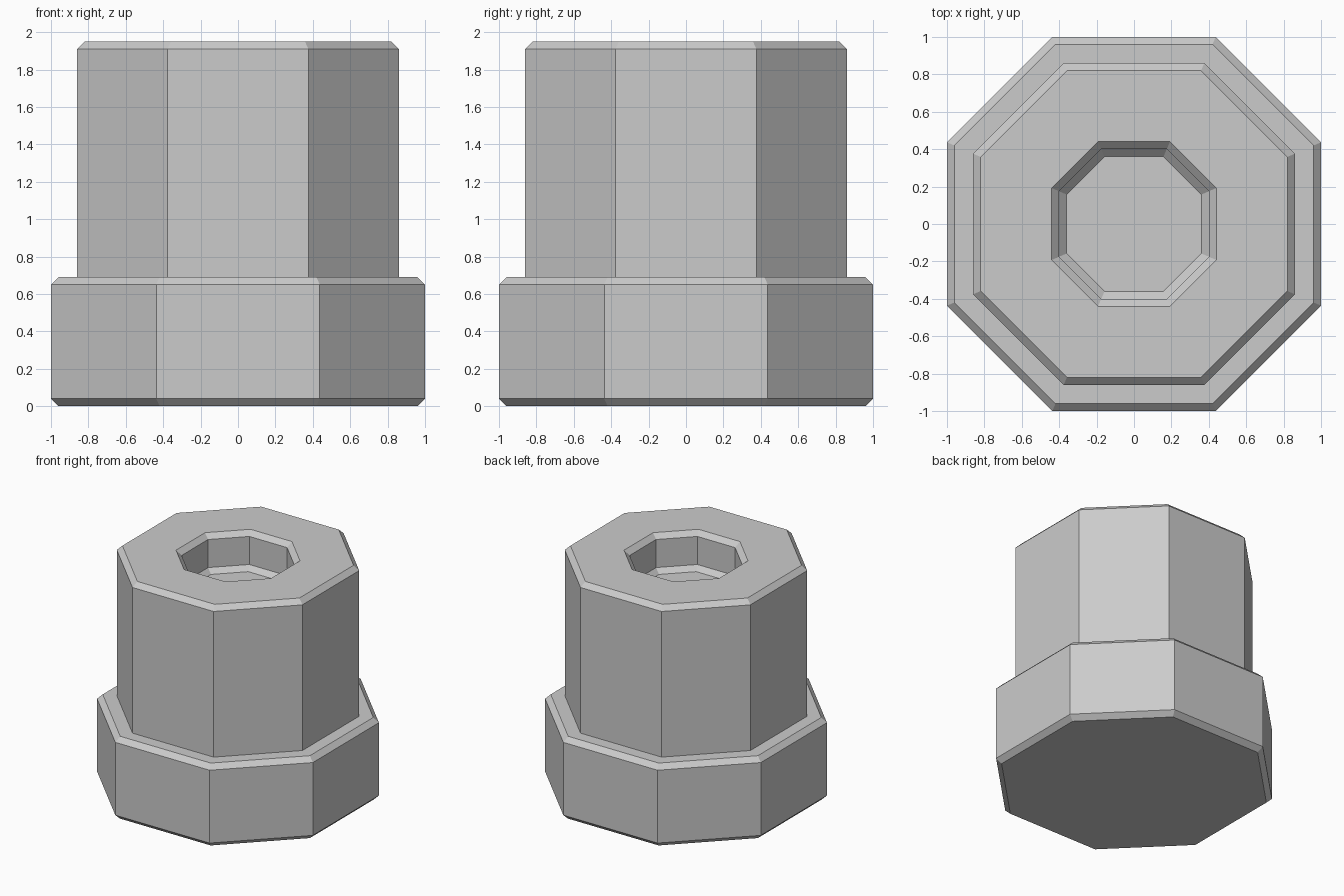
import bpy, bmesh

if "Cube" in bpy.data.objects:
    bpy.data.objects.remove(bpy.data.objects["Cube"])

CORNER = 0.437  # half length of the axis-aligned sides relative to the half width


def octagon(r, z):
    c = r * CORNER
    pts = [(r, -c), (r, c), (c, r), (-c, r), (-r, c), (-r, -c), (-c, -r), (c, -r)]
    return [(x, y, z) for x, y in pts]


def stacked_octagons(name, profile):
    """Skin octagonal rings along a (half width, z) profile and cap both ends."""
    bm = bmesh.new()
    rings = [[bm.verts.new(p) for p in octagon(r, z)] for r, z in profile]
    for a, b in zip(rings, rings[1:]):
        for i in range(8):
            j = (i + 1) % 8
            bm.faces.new((a[i], a[j], b[j], b[i]))
    bm.faces.new(rings[0][::-1])
    bm.faces.new(rings[-1])
    bmesh.ops.recalc_face_normals(bm, faces=bm.faces)
    mesh = bpy.data.meshes.new(name)
    bm.to_mesh(mesh)
    bm.free()
    obj = bpy.data.objects.new(name, mesh)
    bpy.context.collection.objects.link(obj)
    return obj


# Wide flange, narrower column and the recessed socket in its top
stacked_octagons("socketed_column", [
    (0.96, 0.0), (1.0, 0.04), (1.0, 0.65), (0.96, 0.69),      # flange
    (0.86, 0.69), (0.86, 1.91), (0.82, 1.95),                 # column
    (0.44, 1.95), (0.40, 1.91), (0.40, 1.675), (0.36, 1.635)  # socket
])
